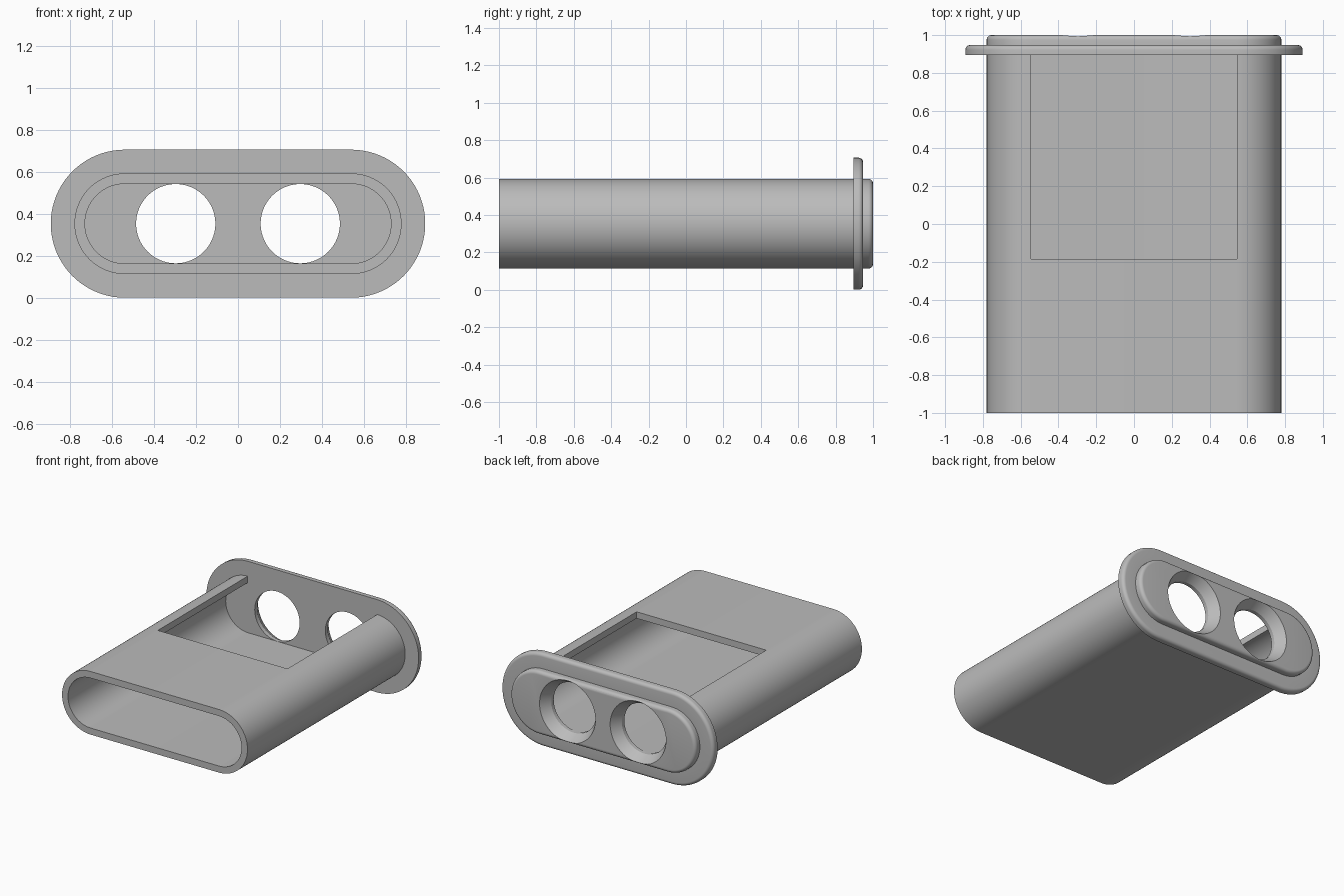
import bpy, bmesh, math

if "Cube" in bpy.data.objects:
    bpy.data.objects.remove(bpy.data.objects["Cube"])

CX, CZ = 0.54, 0.353      # end-arc centre offset and axis height
SEG = 40                  # segments per half-round end


def stadium(r, y):
    """Points of a slot-shaped outline of end radius r at depth y."""
    pts = []
    for side in (1, -1):
        for i in range(SEG + 1):
            a = -math.pi / 2 + math.pi * i / SEG
            pts.append((side * (CX + r * math.cos(a)), y, CZ + side * r * math.sin(a)))
    return pts


def circle(r, y, x):
    n = 80
    return [(x + r * math.cos(2 * math.pi * i / n), y, CZ + r * math.sin(2 * math.pi * i / n))
            for i in range(n)]


def loft(name, rings):
    """Skin a stack of rings and cap both ends."""
    bm = bmesh.new()
    loops = [[bm.verts.new(p) for p in ring] for ring in rings]
    n = len(loops[0])
    for a, b in zip(loops, loops[1:]):
        for i in range(n):
            j = (i + 1) % n
            bm.faces.new((a[i], a[j], b[j], b[i]))
    bm.faces.new(loops[0])
    bm.faces.new(loops[-1])
    bmesh.ops.recalc_face_normals(bm, faces=bm.faces)
    mesh = bpy.data.meshes.new(name)
    bm.to_mesh(mesh)
    bm.free()
    ob = bpy.data.objects.new(name, mesh)
    bpy.context.collection.objects.link(ob)
    return ob


def fillet(r, y, f, steps=6):
    """Rounded outer edge ending on the plane y."""
    return [(r - f + f * math.cos(t), y - f + f * math.sin(t))
            for t in (math.pi / 2 * i / steps for i in range(steps + 1))]


# Sleeve: cavity floor, cavity mouth, outer wall, flange, raised end plate
profile = [(0.19, 0.895), (0.19, -1.0), (0.24, -1.0), (0.24, 0.895), (0.353, 0.895)]
profile += fillet(0.353, 0.947, 0.025)
profile += [(0.24, 0.947)]
profile += fillet(0.24, 1.0, 0.025)
sleeve = loft("flanged_sleeve", [stadium(r, y) for r, y in profile])

# Cutters: top window and two countersunk holes
window = [[(x, y, z) for x, z in ((-0.545, CZ), (0.545, CZ), (0.545, 0.9), (-0.545, 0.9))]
          for y in (-0.185, 0.895)]
cutters = [loft("window_cutter", window)]
for x in (-0.297, 0.297):
    cone = [(0.189, 0.87), (0.189, 0.925), (0.235, 1.0), (0.2473, 1.02)]
    cutters.append(loft("hole_cutter", [circle(r, y, x) for r, y in cone]))

bpy.context.view_layer.objects.active = sleeve
sleeve.select_set(True)
for c in cutters:
    c.hide_render = True
    mod = sleeve.modifiers.new("cut", 'BOOLEAN')
    mod.operation = 'DIFFERENCE'
    mod.solver = 'EXACT'
    mod.object = c
    bpy.ops.object.modifier_apply(modifier=mod.name)
    bpy.data.objects.remove(c)

# Colour and shading
grey = bpy.data.materials.new("plain_grey")
grey.diffuse_color = (0.5, 0.5, 0.5, 1)
grey.use_nodes = True
grey.node_tree.nodes["Principled BSDF"].inputs["Base Color"].default_value = grey.diffuse_color
sleeve.data.materials.clear()
sleeve.data.materials.append(grey)
bpy.ops.object.shade_smooth_by_angle(angle=math.radians(30))
